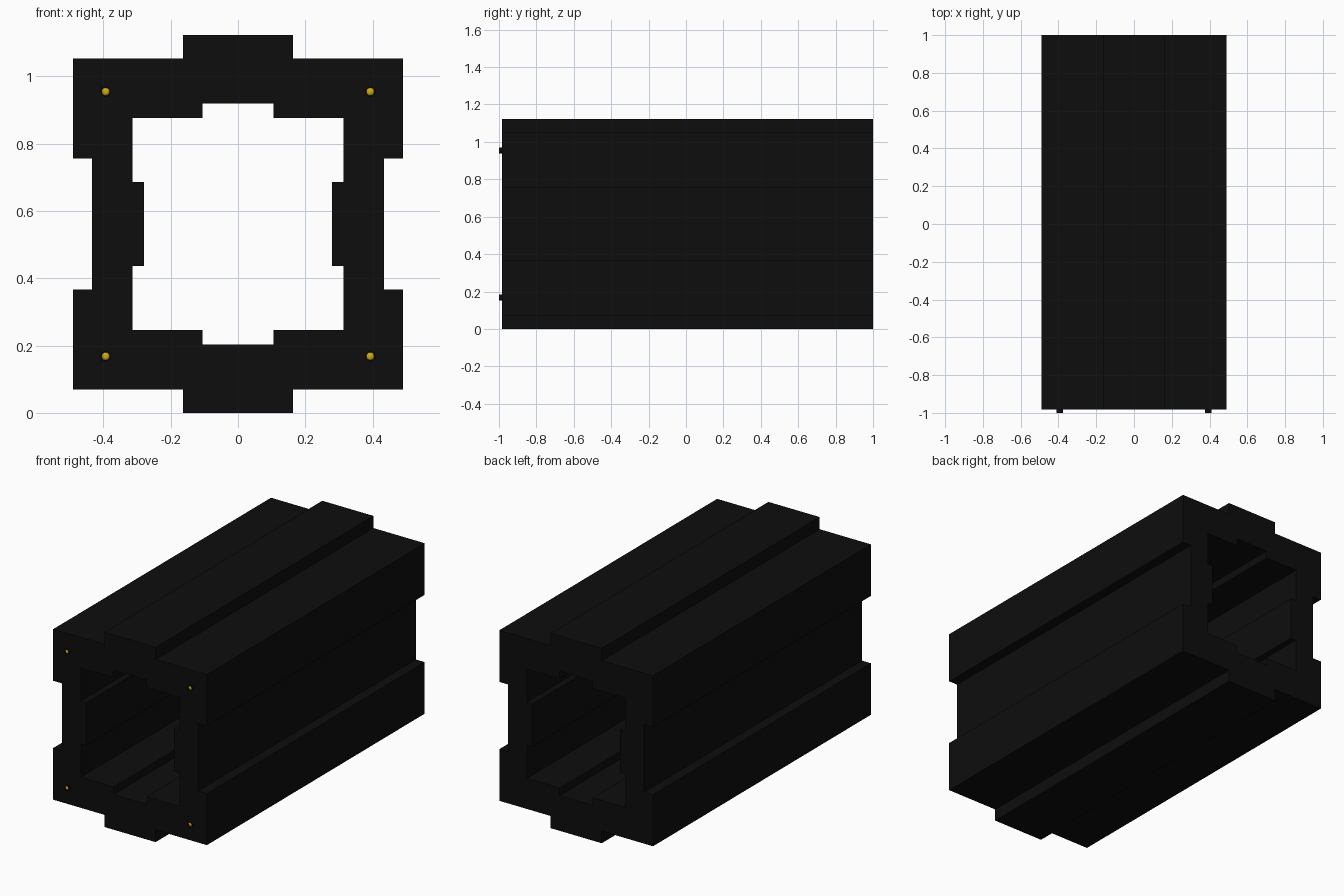
import bpy, bmesh, math
from mathutils import Matrix

if "Cube" in bpy.data.objects:
    bpy.data.objects.remove(bpy.data.objects["Cube"])

ZC = 0.561            # height of the tube axis
Y_FRONT, Y_BACK = -0.983, 1.0


def material(name, rgb):
    m = bpy.data.materials.new(name)
    m.diffuse_color = (*rgb, 1)
    m.use_nodes = True
    m.node_tree.nodes["Principled BSDF"].inputs["Base Color"].default_value = m.diffuse_color
    return m


black = material("black", (0.004, 0.004, 0.004))
yellow = material("yellow", (0.62, 0.42, 0.005))


def add_object(name, mesh, mat):
    mesh.materials.clear()
    mesh.materials.append(mat)
    ob = bpy.data.objects.new(name, mesh)
    bpy.context.collection.objects.link(ob)
    return ob


def full_loop(quarter):
    """Mirror a quarter outline (from +x to +z) into a closed loop."""
    half = quarter + [(-x, z) for x, z in reversed(quarter)]
    return half + [(-x, -z) for x, z in half]


# Stepped tube: outer and inner outlines extruded along y
outer = [(0.434, 0.194), (0.49, 0.194), (0.49, 0.491), (0.163, 0.491), (0.163, ZC)]
inner = [(0.279, 0.124), (0.314, 0.124), (0.314, 0.315), (0.105, 0.315), (0.105, 0.358)]
curve = bpy.data.curves.new("tube_profile", 'CURVE')
curve.dimensions = '2D'
curve.fill_mode = 'BOTH'
curve.extrude = (Y_BACK - Y_FRONT) / 2
for pts in (full_loop(outer), full_loop(inner)):
    sp = curve.splines.new('POLY')
    sp.points.add(len(pts) - 1)
    for p, (x, z) in zip(sp.points, pts):
        p.co = (x, z, 0, 1)
    sp.use_cyclic_u = True
helper = bpy.data.objects.new("tube_profile", curve)
bpy.context.collection.objects.link(helper)
bpy.context.view_layer.update()
mesh = bpy.data.meshes.new_from_object(
    helper.evaluated_get(bpy.context.evaluated_depsgraph_get()))
bpy.data.objects.remove(helper)
mesh.transform(Matrix.Translation((0, (Y_BACK + Y_FRONT) / 2, ZC))
               @ Matrix.Rotation(math.pi / 2, 4, 'X'))
bm = bmesh.new()
bm.from_mesh(mesh)
bmesh.ops.remove_doubles(bm, verts=bm.verts, dist=1e-5)
bmesh.ops.recalc_face_normals(bm, faces=bm.faces)
for f in bm.faces:
    f.smooth = False
bm.to_mesh(mesh)
bm.free()
add_object("stepped_tube", mesh, black)


def lathe(name, profile, x, z, mat, closed):
    """Spin a (radius, y) profile about an axis parallel to y."""
    bm = bmesh.new()
    vs = [bm.verts.new((r, y, 0)) for r, y in profile]
    pairs = list(zip(vs, vs[1:])) + ([(vs[-1], vs[0])] if closed else [])
    es = [bm.edges.new(p) for p in pairs]
    bmesh.ops.spin(bm, geom=vs + es, cent=(0, 0, 0), axis=(0, 1, 0),
                   angle=2 * math.pi, steps=24, use_duplicate=False)
    bmesh.ops.remove_doubles(bm, verts=bm.verts, dist=1e-5)
    bmesh.ops.recalc_face_normals(bm, faces=bm.faces)
    me = bpy.data.meshes.new(name)
    bm.to_mesh(me)
    bm.free()
    ob = add_object(name, me, mat)
    ob.location = (x, 0, z)
    return ob


# Corner studs: black collar around a yellow domed pin
collar = [(0.016, -0.975), (0.016, -1.0), (0.0118, -1.0), (0.0118, -0.975)]
pin = [(0.0118, -0.975), (0.0118, -0.994), (0.009, -0.997), (0.005, -0.9985), (0, -0.999)]
for sx, side in ((-1, "left"), (1, "right")):
    for sz, level in ((-1, "lower"), (1, "upper")):
        x, z = sx * 0.393, ZC + sz * 0.393
        lathe(f"{level}_{side}_collar", collar, x, z, black, True)
        lathe(f"{level}_{side}_pin", pin, x, z, yellow, False)
